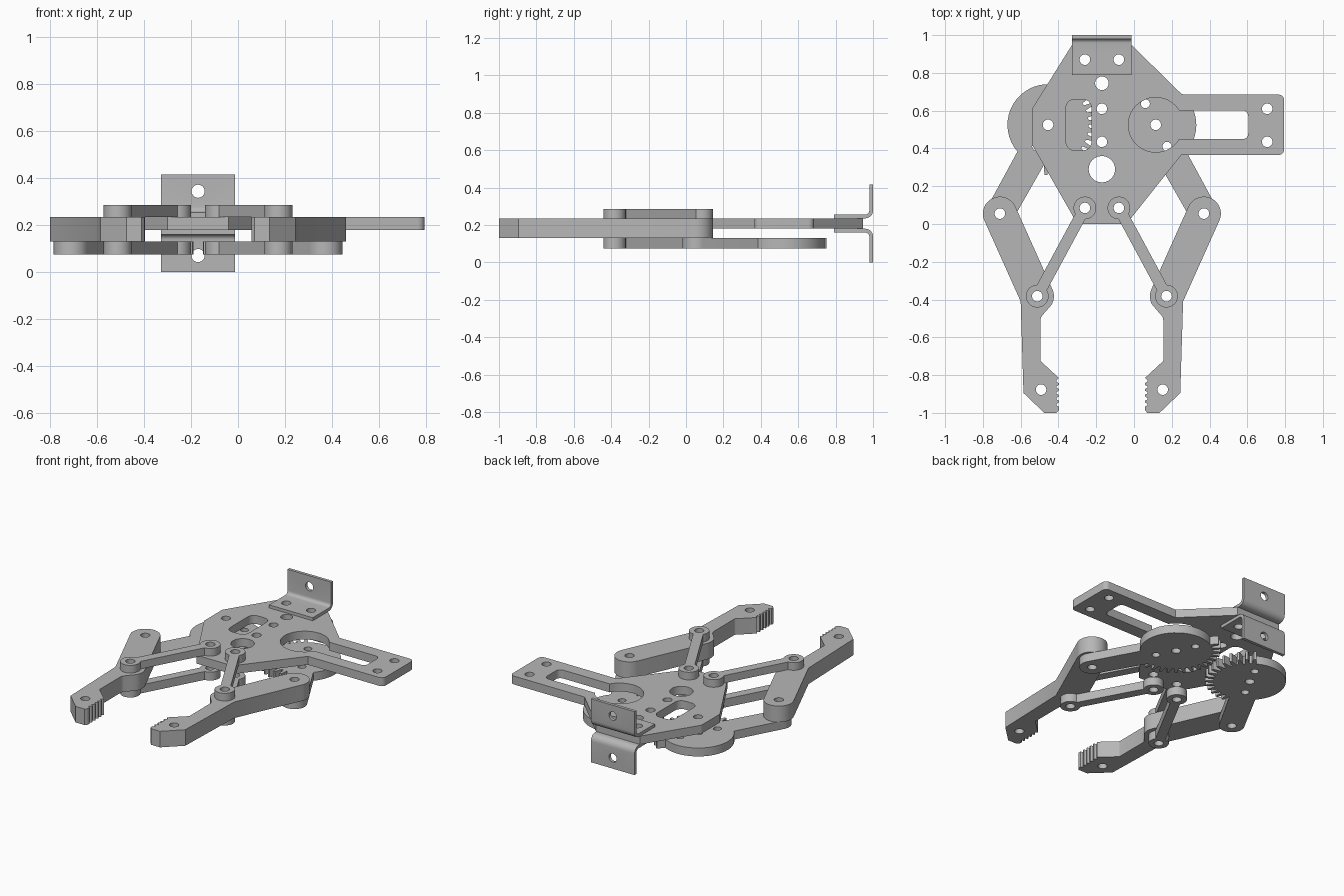
import bpy, bmesh
from math import radians, degrees, sin, cos, tan, atan2, asin, pi
from mathutils import Vector, Matrix

if "Cube" in bpy.data.objects:
    bpy.data.objects.remove(bpy.data.objects["Cube"])

MID = -0.17       # x of the gripper's own mirror line; u is measured from it
HOLE = 0.028

metal = bpy.data.materials.new("grey_metal")
metal.use_nodes = True
GREY = (0.47, 0.47, 0.47, 1)
metal.diffuse_color = GREY
metal.node_tree.nodes["Principled BSDF"].inputs["Base Color"].default_value = GREY


def arc(c, r, a0, a1, step=8):
    """Points on an arc, angles in degrees."""
    n = max(2, round(abs(a1 - a0) / step))
    angles = [radians(a0 + (a1 - a0) * i / n) for i in range(n + 1)]
    return [(c[0] + r * cos(a), c[1] + r * sin(a)) for a in angles]


def circle(u, y, r=HOLE):
    return arc((u, y), r, 0, 345, 15)


def heading(a, b):
    return degrees(atan2(b[1] - a[1], b[0] - a[0]))


def fillet(points):
    """Round every corner given as (x, y, radius)."""
    out = []
    for i, p in enumerate(points):
        if len(p) == 2:
            out.append(p)
            continue
        v = Vector(p[:2])
        a = (Vector(points[i - 1][:2]) - v).normalized()
        b = (Vector(points[(i + 1) % len(points)][:2]) - v).normalized()
        half = a.angle(b) / 2
        c = v + (a + b).normalized() * p[2] / sin(half)
        reach = p[2] / tan(half)
        start, end = heading(c, v + a * reach), heading(c, v + b * reach)
        turn = (end - start + 180) % 360 - 180
        out += arc(c, p[2], start, start + turn, 15)
    return out


def slab(name, loops, low, high, side=1, offset=MID, matrix=None):
    """Extrude an outline (first loop) with holes (other loops) between two heights."""
    curve = bpy.data.curves.new(name, "CURVE")
    curve.dimensions, curve.fill_mode = "2D", "BOTH"
    curve.extrude = (high - low) / 2
    for loop in loops:
        spline = curve.splines.new("POLY")
        spline.points.add(len(loop) - 1)
        for point, (u, y) in zip(spline.points, loop):
            point.co = (offset + side * u, y, 0, 1)
        spline.use_cyclic_u = True
    temp = bpy.data.objects.new(name + "_outline", curve)
    bpy.context.scene.collection.objects.link(temp)
    bpy.context.view_layer.update()
    mesh = bpy.data.meshes.new_from_object(
        temp.evaluated_get(bpy.context.evaluated_depsgraph_get()))
    bpy.data.objects.remove(temp)
    mesh.transform(Matrix.Translation((0, 0, (low + high) / 2)))
    if matrix:
        mesh.transform(matrix)
    bm = bmesh.new()
    bm.from_mesh(mesh)
    bmesh.ops.remove_doubles(bm, verts=bm.verts, dist=1e-5)
    bmesh.ops.recalc_face_normals(bm, faces=bm.faces)
    bm.to_mesh(mesh)
    bm.free()
    mesh.name = name
    obj = bpy.data.objects.new(name, mesh)
    bpy.context.scene.collection.objects.link(obj)
    finish(obj)
    return obj


def finish(obj):
    obj.data.materials.clear()
    obj.data.materials.append(metal)
    obj.data.shade_smooth()
    obj.data.set_sharp_from_angle(angle=radians(28))


# Shared pivots, in (u, y)
GEAR, ELBOW, HUB, ROOT = (0.285, 0.525), (0.54, 0.055), (0.342, -0.382), (0.09, 0.085)

# Base plate with the motor mount arm
plate = fillet([(0.16, 0.945), (0.425, 0.685), (0.965, 0.685, 0.03), (0.965, 0.365, 0.03),
                (0.42, 0.365), (0.13, 0), (-0.13, 0), (-0.37, 0.42), (-0.37, 0.61),
                (-0.16, 0.945)])
mouth = degrees(asin(0.076 / 0.145))
keyhole = fillet(arc(GEAR, 0.145, mouth, 360 - mouth)
                 + [(0.775, 0.449, 0.03), (0.775, 0.601, 0.03)])
window = fillet([(-0.19, 0.39, 0.045), (-0.055, 0.39, 0.045),
                 (-0.055, 0.66, 0.045), (-0.19, 0.66, 0.045)])
plate_holes = [circle(u, y) for u, y in
               [(-0.285, 0.525), (0, 0.61), (0, 0.435), (0.875, 0.61), (0.875, 0.435),
                (-0.09, 0.87), (0.09, 0.87), (-0.09, 0.085), (0.09, 0.085)]]
slab("base_plate", [plate, keyhole, window, circle(0, 0.745, 0.036),
                    circle(0, 0.29, 0.07)] + plate_holes, 0.18, 0.235)

# Gear lever: half-toothed disc with an arm out to the elbow
aim = heading(GEAR, ELBOW)
spread = degrees(asin(0.075 / 0.215))
FIRST, TEETH = 118, 15
pitch = (aim - spread + 360 - FIRST) / TEETH
lever = arc(GEAR, 0.215, aim + spread, FIRST)
for t in range(TEETH):
    for part, r in ((0.15, 0.215), (0.33, 0.265), (0.63, 0.265), (0.82, 0.215)):
        lever += arc(GEAR, r, FIRST + (t + part) * pitch, 0, 999)[:1]
lever += arc(ELBOW, 0.075, aim - 90, aim + 90)
lever_holes = [circle(*GEAR), circle(*ELBOW), circle(0.23, 0.637, 0.024),
               circle(0.345, 0.411, 0.024)]

# Finger: thick arm from elbow to hub, then shank and serrated tip
up = heading(HUB, ELBOW)
finger = arc(ELBOW, 0.09, up - 90, up + 90) + arc(HUB, 0.088, up + 90, 212)
finger += fillet([(0.29, -0.455), (0.325, -0.495, 0.04), (0.325, -0.725, 0.01), (0.228, -0.815)])
for t in range(5):
    y = -0.822 - t * 0.031
    finger += [(0.241, y - 0.006), (0.241, y - 0.014), (0.227, y - 0.021), (0.227, y - 0.029)]
finger += fillet([(0.228, -0.985), (0.24, -1), (0.305, -1), (0.415, -0.895), (0.43, -0.41)])
finger_holes = [circle(*ELBOW), circle(*HUB), circle(0.322, -0.877)]

# Thin parallel link
run = heading(ROOT, HUB)
link = arc(ROOT, 0.06, run + 30, run + 330) + arc(HUB, 0.06, run + 210, run + 510)
link_holes = [circle(*ROOT), circle(*HUB)]

for side, tag in ((1, "left"), (-1, "right")):
    slab(tag + "_gear_lever", [lever] + lever_holes, 0.075, 0.13, side)
    slab(tag + "_finger", [finger] + finger_holes, 0.13, 0.235, side)
    slab(tag + "_upper_link", [link] + link_holes, 0.235, 0.285, side)
    slab(tag + "_lower_link", [link] + link_holes, 0.075, 0.13, side)

# Bent mounting brackets above and below the plate, drilled with hidden cutters
TURN = Matrix(((0, 0, 1, 0), (1, 0, 0, 0), (0, 1, 0, 0), (0, 0, 0, 1)))
PLANE = 0.2075


def drill(obj, place, axis):
    bpy.ops.mesh.primitive_cylinder_add(
        vertices=24, radius=HOLE, depth=0.1, location=place,
        rotation=(pi / 2, 0, 0) if axis == "y" else (0, 0, 0))
    cutter = bpy.context.object
    cutter.hide_render = True
    mod = obj.modifiers.new("drill", "BOOLEAN")
    mod.operation, mod.object, mod.solver = "DIFFERENCE", cutter, "EXACT"
    return cutter


for way, tag in ((1, "upper"), (-1, "lower")):
    bend = fillet([(y, PLANE + way * h, *r) for y, h, *r in
                   [(0.79, 0.0275), (1, 0.0275, 0.042), (1, 0.2075), (0.98, 0.2075),
                    (0.98, 0.0475, 0.022), (0.79, 0.0475)]])
    bracket = slab(tag + "_bracket", [bend], MID - 0.158, MID + 0.158, 1, 0, TURN)
    cutters = [drill(bracket, (MID + u, 0.87, PLANE + way * 0.0375), "z") for u in (-0.09, 0.09)]
    cutters.append(drill(bracket, (MID, 0.99, PLANE + way * 0.137), "y"))
    bpy.context.view_layer.update()
    drilled = bpy.data.meshes.new_from_object(
        bracket.evaluated_get(bpy.context.evaluated_depsgraph_get()))
    bracket.modifiers.clear()
    bracket.data = drilled
    finish(bracket)
    for cutter in cutters:
        bpy.data.objects.remove(cutter)
